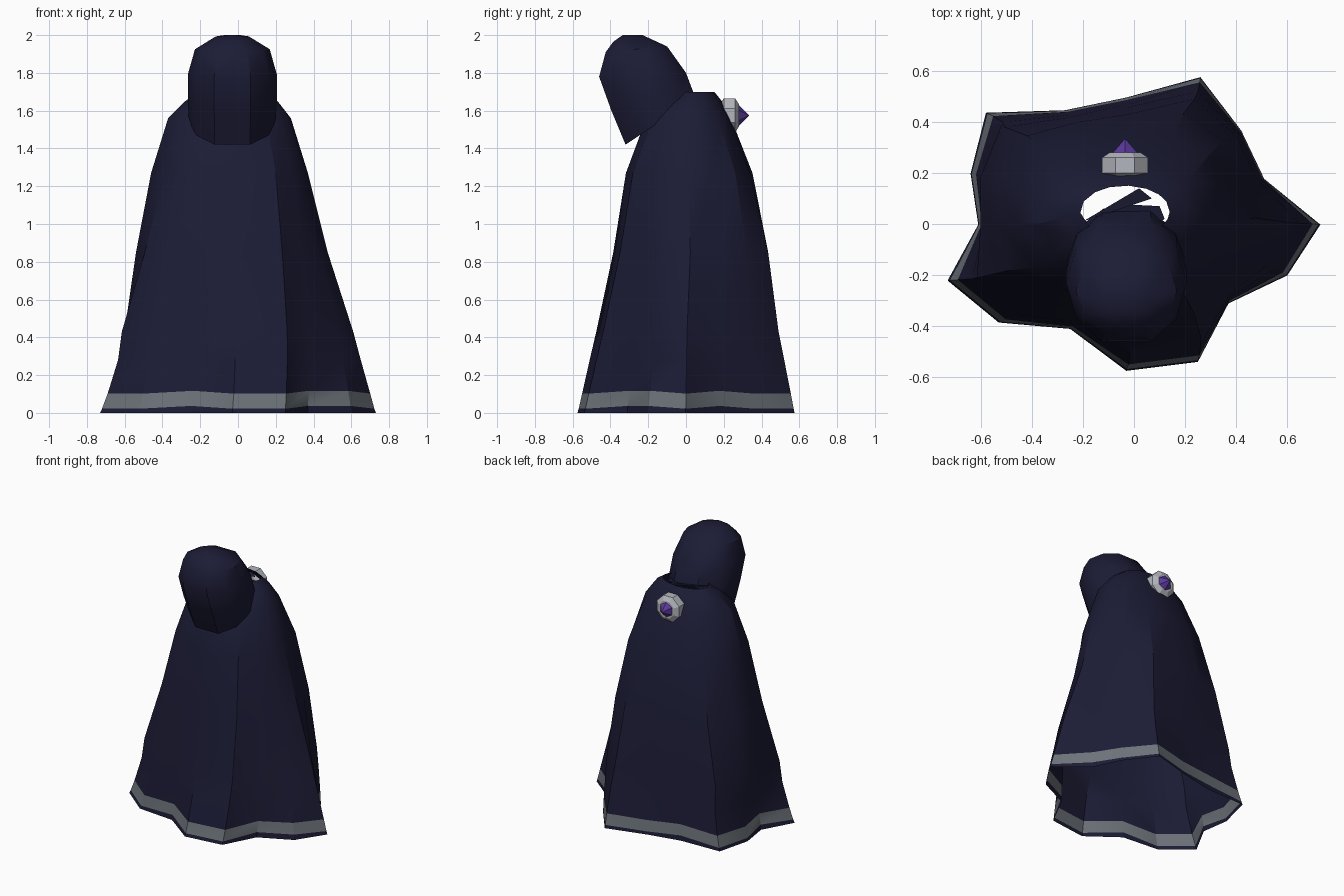
import bpy, bmesh, math
from mathutils import Vector

if "Cube" in bpy.data.objects:
    bpy.data.objects.remove(bpy.data.objects["Cube"])


def material(name, rgb):
    m = bpy.data.materials.new(name)
    m.diffuse_color = (*rgb, 1)
    m.use_nodes = True
    m.node_tree.nodes["Principled BSDF"].inputs["Base Color"].default_value = m.diffuse_color
    return m


navy = material("navy cloth", (0.0112, 0.0112, 0.036))
grey = material("grey trim", (0.15, 0.17, 0.19))
silver = material("silver metal", (0.45, 0.47, 0.51))
purple = material("purple gem", (0.10, 0.04, 0.32))


def loft(name, rings, mats, apex=None, start_cap=False, end_cap=False, row_mat=None, angle=0):
    """Skin a list of equal-length point rings."""
    bm = bmesh.new()
    rows = [[bm.verts.new(p) for p in r] for r in rings]
    n = len(rows[0])
    for i in range(len(rows) - 1):
        for k in range(n):
            j = (k + 1) % n
            f = bm.faces.new((rows[i][k], rows[i][j], rows[i + 1][j], rows[i + 1][k]))
            f.material_index = row_mat(i) if row_mat else 0
    if apex:
        tip = bm.verts.new(apex)
        for k in range(n):
            bm.faces.new((rows[-1][k], rows[-1][(k + 1) % n], tip))
    if start_cap:
        bm.faces.new(rows[0][::-1])
    if end_cap:
        bm.faces.new(rows[-1])
    me = bpy.data.meshes.new(name)
    bm.to_mesh(me)
    bm.free()
    for m in mats:
        me.materials.append(m)
    ob = bpy.data.objects.new(name, me)
    bpy.context.collection.objects.link(ob)
    if angle:
        bpy.ops.object.select_all(action='DESELECT')
        ob.select_set(True)
        bpy.context.view_layer.objects.active = ob
        bpy.ops.object.shade_smooth_by_angle(angle=math.radians(angle))
    return ob


# Cloak: wavy hem outline, boxy body outline, round neck
hem = [(.73, 0), (.51, .18), (.42, .37), (.26, .58), (-.03, .5), (-.27, .45),
       (-.58, .44), (-.64, .2), (-.61, 0), (-.73, -.22), (-.53, -.385),
       (-.25, -.41), (-.03, -.575), (.25, -.54), (.37, -.31), (.60, -.2)]
body = [(1, -.03), (.96, .4), (.85, .74), (.52, .95), (.08, 1), (-.34, .93),
        (-.67, .75), (-.93, .38), (-1, -.06), (-.78, -.58), (-.58, -.80),
        (-.3, -.95), (.1, -1), (.64, -.9), (.86, -.64), (.97, -.33)]
valleys = (1, 5, 8, 11, 14, 15)
# height, x min, x max, y min, y max, strength of the folds, roundness
levels = [(0, -.73, .73, -.575, .575, 1, 0),
          (.028, -.72, .722, -.568, .57, .98, 0),
          (.108, -.69, .70, -.55, .555, .92, 0),
          (.28, -.635, .65, -.51, .52, .77, 0),
          (.43, -.615, .61, -.475, .49, .63, 0),
          (.85, -.54, .475, -.385, .435, .34, 0),
          (1.27, -.46, .37, -.318, .352, .12, .2),
          (1.56, -.37, .28, -.21, .238, .04, .5),
          (1.65, -.28, .21, -.12, .19, 0, .8),
          (1.70, -.21, .14, -.05, .15, 0, 1)]


def cloak_ring(z, x0, x1, y0, y1, fold, rnd):
    pts = []
    for h, b in zip(hem, body):
        b = Vector(b)
        b = b.lerp(b.normalized(), rnd)
        pts.append(b.lerp(Vector((h[0] / .73, h[1] / .577)), fold))
    xs, ys = [p.x for p in pts], [p.y for p in pts]
    fx = lambda v: x0 + (v - min(xs)) / (max(xs) - min(xs)) * (x1 - x0)
    fy = lambda v: y0 + (v - min(ys)) / (max(ys) - min(ys)) * (y1 - y0)
    # the trim rises a little in the valleys of the folds
    lift = [0 if not 0 < z < .2 else .009 if k in valleys else -.006 for k in range(16)]
    return [(fx(p.x), fy(p.y), z + lift[k]) for k, p in enumerate(pts)]


loft("cloak", [cloak_ring(*l) for l in levels], [navy, grey],
     row_mat=lambda i: 1 if i == 1 else 0, angle=30)

# Hood: ten-panel dome leaning forward, open underneath
# front y, front z, back y, back z, half width
hood_rows = [(-.32, 1.42, .05, 1.67, .23),
             (-.395, 1.60, .03, 1.72, .236),
             (-.46, 1.78, 0, 1.80, .236),
             (-.425, 1.91, -.10, 1.94, .198),
             (-.385, 1.965, -.23, 2.0, .105)]


def hood_ring(fy, fz, by, bz, half):
    out = []
    for deg in (0, 34, 66, 114, 146, 180, 214, 246, 294, 326):
        a = math.radians(deg)
        t = (math.sin(a) / math.sin(math.radians(66)) + 1) / 2
        out.append((-.03 + half * math.cos(a), fy + t * (by - fy), fz + t * (bz - fz)))
    return out


loft("hood", [hood_ring(*r) for r in hood_rows], [navy], apex=(-.03, -.335, 2.0), angle=35)

# Cloth folded across the neck, leaving slits behind the hood
neck = [(.12, .02, 1.67), (.10, .07, 1.67), (.0, .075, 1.67), (-.12, .06, 1.68), (-.2, 0, 1.69)]
loft("neck_fold", [neck + [(-.1, -.03, 1.66), (.05, -.03, 1.66)]], [navy], end_cap=True)
loft("neck_strip", [[(-.2, .01, 1.69), (.07, .10, 1.68), (.02, .14, 1.69)]], [navy], end_cap=True)


# Clasp and gem: faceted disc with a pointed stone, facing +y
def disc(y, r, n):
    return [(-.035 + r * math.cos(a), y, 1.575 + r * math.sin(a))
            for a in (-math.pi * 2 * (k + .5) / n for k in range(n))]


loft("clasp", [disc(.18, .065, 8), disc(.20, .098, 8), disc(.26, .098, 8), disc(.28, .065, 8)],
     [silver], start_cap=True, end_cap=True)
loft("gem", [disc(.268, .066, 6)], [purple], apex=(-.035, .335, 1.575))
